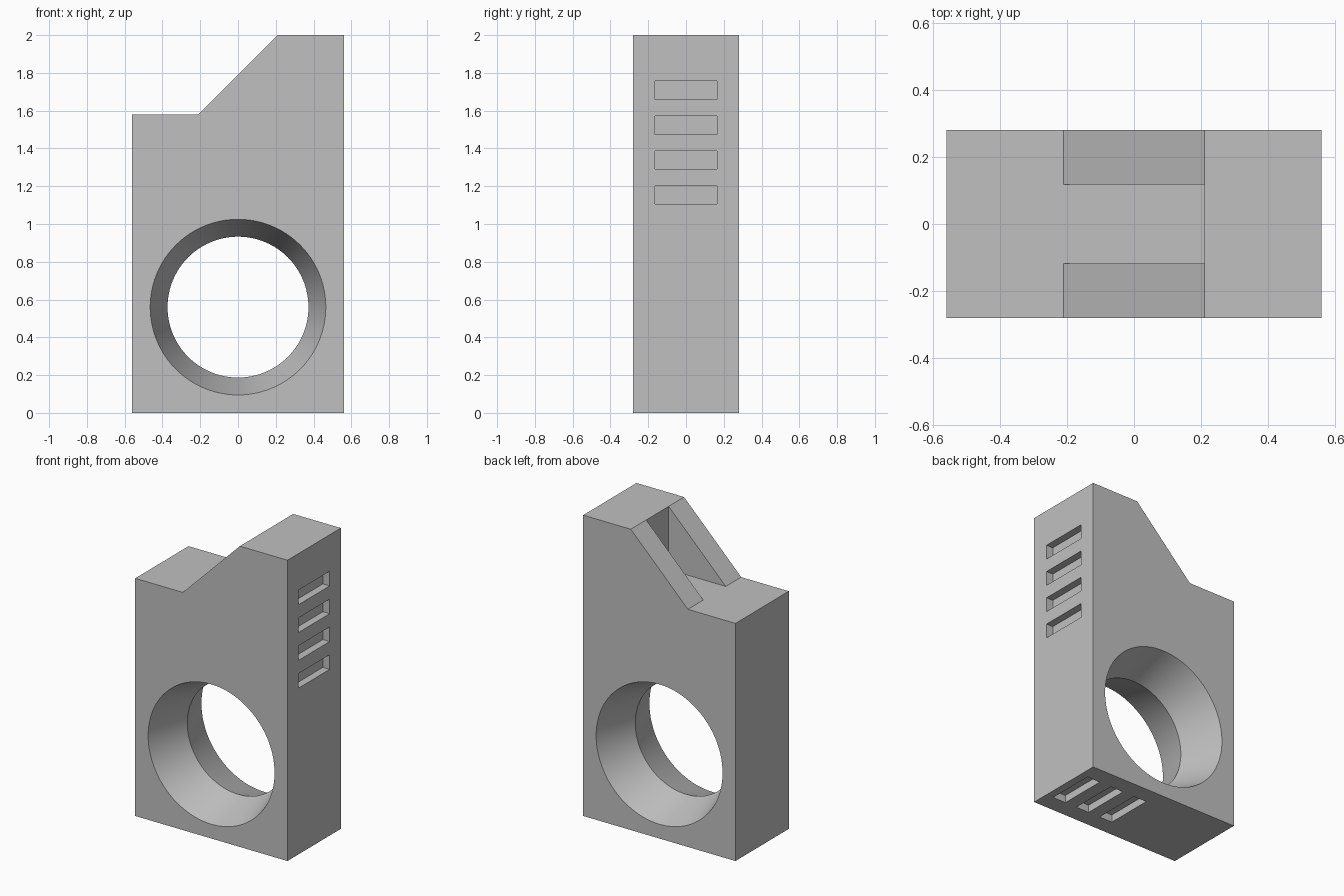
import bpy, bmesh, math

if "Cube" in bpy.data.objects:
    bpy.data.objects.remove(bpy.data.objects["Cube"], do_unlink=True)

grey = bpy.data.materials.new("plain grey")
grey.use_nodes = True
grey.diffuse_color = (0.53, 0.53, 0.53, 1)
grey.node_tree.nodes["Principled BSDF"].inputs["Base Color"].default_value = grey.diffuse_color

HALF_W, HALF_D, HEIGHT = 0.56, 0.28, 2.0
LEDGE, SLOPE_X = 1.58, 0.21
SLOT_HALF, SLOT_H, PITCH, DEPTH = 0.163, 0.097, 0.185, 0.05


def new_object(name, bm):
    bmesh.ops.recalc_face_normals(bm, faces=bm.faces)
    mesh = bpy.data.meshes.new(name)
    bm.to_mesh(mesh)
    bm.free()
    mesh.materials.append(grey)
    ob = bpy.data.objects.new(name, mesh)
    bpy.context.collection.objects.link(ob)
    return ob


def loft(name, rings):
    """Bridge matching rings of points and cap both ends."""
    bm = bmesh.new()
    loops = [[bm.verts.new(p) for p in ring] for ring in rings]
    n = len(loops[0])
    for a, b in zip(loops, loops[1:]):
        for i in range(n):
            j = (i + 1) % n
            bm.faces.new((a[i], a[j], b[j], b[i]))
    bm.faces.new(loops[0])
    bm.faces.new(loops[-1])
    return new_object(name, bm)


def box(name, x, y, z):
    return loft(name, [[(x[0], v, z[0]), (x[1], v, z[0]), (x[1], v, z[1]), (x[0], v, z[1])] for v in y])


def carve(target, cutter):
    mod = target.modifiers.new(cutter.name, "BOOLEAN")
    mod.operation, mod.solver, mod.object = "DIFFERENCE", "EXACT", cutter
    bpy.context.view_layer.objects.active = target
    bpy.ops.object.modifier_apply(modifier=mod.name)
    bpy.data.objects.remove(cutter, do_unlink=True)


# Body: stepped side profile with a sloped shoulder
profile = [(-HALF_W, 0), (HALF_W, 0), (HALF_W, HEIGHT), (SLOPE_X, HEIGHT),
           (-SLOPE_X, LEDGE), (-HALF_W, LEDGE)]
body = loft("body", [[(x, y, z) for x, z in profile] for y in (-HALF_D, HALF_D)])

# Round opening: two cones that narrow to a waist at mid depth
over = HALF_D + 0.02
flare = 0.373 + 0.092 * over / HALF_D
angles = [2 * math.pi * i / 96 for i in range(96)]
carve(body, loft("opening_cutter", [
    [(r * math.cos(a), y, 0.56 + r * math.sin(a)) for a in angles]
    for y, r in ((-over, flare), (0, 0.373), (over, flare))]))

# Pocket between the two sloped cheeks
carve(body, box("pocket_cutter", (-0.3, SLOPE_X), (-0.118, 0.118), (LEDGE, HEIGHT + 0.1)))

# Four slots in the side
for i in range(4):
    z = 1.105 + i * PITCH
    carve(body, box("side_slot_cutter", (HALF_W - DEPTH, HALF_W + 0.1),
                    (-SLOT_HALF, SLOT_HALF), (z, z + SLOT_H)))

# Three slots in the underside
for i in range(3):
    x = 0.04 + i * PITCH
    carve(body, box("base_slot_cutter", (x, x + SLOT_H),
                    (-SLOT_HALF, SLOT_HALF), (-0.1, DEPTH)))

# Smooth cones, crisp edges elsewhere
bpy.ops.object.select_all(action="DESELECT")
body.select_set(True)
bpy.context.view_layer.objects.active = body
bpy.ops.object.shade_smooth_by_angle(angle=math.radians(25))
